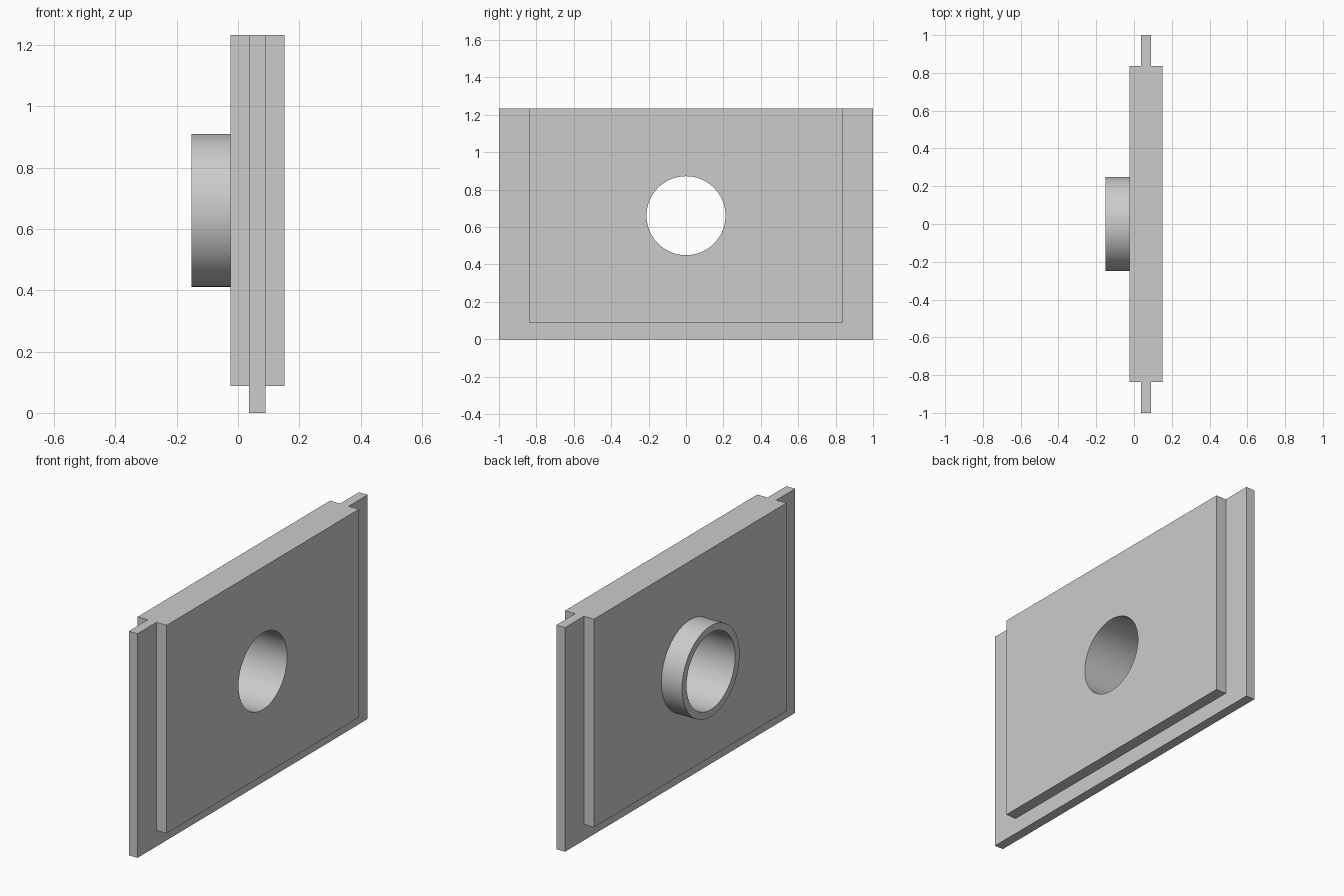
import bpy
import math

cube = bpy.data.objects.get("Cube")
if cube:
    bpy.data.objects.remove(cube, do_unlink=True)

TOP = 1.233
HOLE_Z = 0.661

grey = bpy.data.materials.new("light grey")
grey.use_nodes = True
grey.diffuse_color = (0.6, 0.6, 0.6, 1)
grey.node_tree.nodes["Principled BSDF"].inputs["Base Color"].default_value = (0.6, 0.6, 0.6, 1)


def box(name, x0, x1, half_y, z0):
    """Slab between x0 and x1 that reaches up to the shared top edge."""
    bpy.ops.mesh.primitive_cube_add(size=1, location=((x0 + x1) / 2, 0, (z0 + TOP) / 2))
    obj = bpy.context.object
    obj.name = name
    obj.scale = (x1 - x0, half_y * 2, TOP - z0)
    bpy.ops.object.transform_apply(location=True, rotation=True, scale=True)
    obj.data.materials.append(grey)
    return obj


def cylinder(name, x0, x1, radius):
    """Cylinder lying along x, centred on the hole."""
    bpy.ops.mesh.primitive_cylinder_add(vertices=96, radius=radius, depth=x1 - x0,
                                        location=((x0 + x1) / 2, 0, HOLE_Z),
                                        rotation=(0, math.pi / 2, 0))
    obj = bpy.context.object
    obj.name = name
    bpy.ops.object.transform_apply(location=True, rotation=True, scale=True)
    obj.data.materials.append(grey)
    return obj


def combine(target, tool, operation):
    """Apply a boolean and remove the tool object."""
    mod = target.modifiers.new(operation.lower(), "BOOLEAN")
    mod.operation = operation
    mod.solver = "EXACT"
    mod.object = tool
    bpy.context.view_layer.objects.active = target
    bpy.ops.object.modifier_apply(modifier=mod.name)
    bpy.data.objects.remove(tool, do_unlink=True)


# Thick panel with the thin flange around three edges and the round collar
panel = box("flanged_panel", -0.025, 0.151, 0.836, 0.088)
combine(panel, box("flange", 0.036, 0.089, 1.0, 0), "UNION")
combine(panel, cylinder("collar", -0.151, 0.05, 0.25), "UNION")

# Bore straight through panel and collar
combine(panel, cylinder("bore_cutter", -0.3, 0.3, 0.211), "DIFFERENCE")

bpy.ops.object.select_all(action="DESELECT")
panel.select_set(True)
bpy.context.view_layer.objects.active = panel
bpy.ops.object.shade_smooth_by_angle(angle=math.radians(30))
